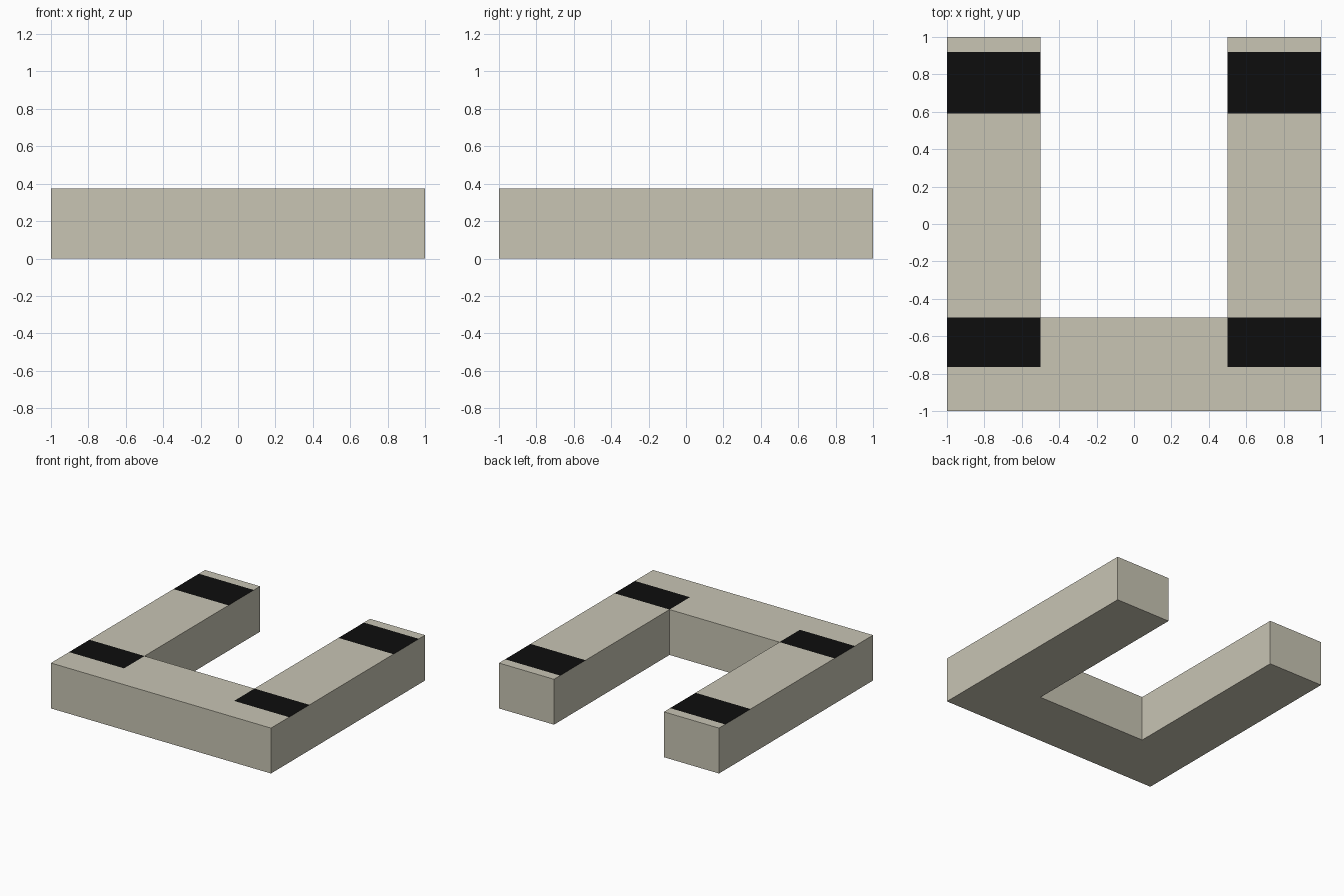
import bpy
import bmesh

if "Cube" in bpy.data.objects:
    bpy.data.objects.remove(bpy.data.objects["Cube"])

HEIGHT = 0.373
XS = [-1.0, -0.5, 0.5, 1.0]
YS = [-1.0, -0.765, -0.5, 0.59, 0.92, 1.0]
BLACK_ROWS = [(-0.765, -0.5), (0.59, 0.92)]


def material(name, rgb):
    mat = bpy.data.materials.new(name)
    mat.diffuse_color = (*rgb, 1.0)
    mat.use_nodes = True
    mat.node_tree.nodes["Principled BSDF"].inputs["Base Color"].default_value = mat.diffuse_color
    return mat


# Plan of the U: two arms plus the front crossbar, cut along the band edges
bm = bmesh.new()
grid = {(i, j): bm.verts.new((x, y, 0))
        for i, x in enumerate(XS) for j, y in enumerate(YS)}
for i in range(len(XS) - 1):
    for j in range(len(YS) - 1):
        if i == 1 and YS[j] >= -0.5:
            continue  # open space between the arms
        bm.faces.new([grid[i, j], grid[i + 1, j],
                      grid[i + 1, j + 1], grid[i, j + 1]])

# Raise the plan into a solid block
result = bmesh.ops.extrude_face_region(bm, geom=bm.faces[:], use_keep_orig=True)
top = [v for v in result["geom"] if isinstance(v, bmesh.types.BMVert)]
bmesh.ops.translate(bm, verts=top, vec=(0, 0, HEIGHT))
loose = [v for v in bm.verts if not v.link_faces]
bmesh.ops.delete(bm, geom=loose, context='VERTS')
bmesh.ops.recalc_face_normals(bm, faces=bm.faces[:])

# Black bands across the arm tops
for f in bm.faces:
    c = f.calc_center_median()
    in_band = any(a < c.y < b for a, b in BLACK_ROWS)
    f.material_index = int(f.normal.z > 0.9 and abs(c.x) > 0.5 and in_band)

mesh = bpy.data.meshes.new("u_shaped_block")
bm.to_mesh(mesh)
bm.free()
mesh.materials.append(material("warm stone", (0.58, 0.555, 0.456)))
mesh.materials.append(material("black", (0.004, 0.004, 0.004)))
block = bpy.data.objects.new("u_shaped_block", mesh)
bpy.context.collection.objects.link(block)
